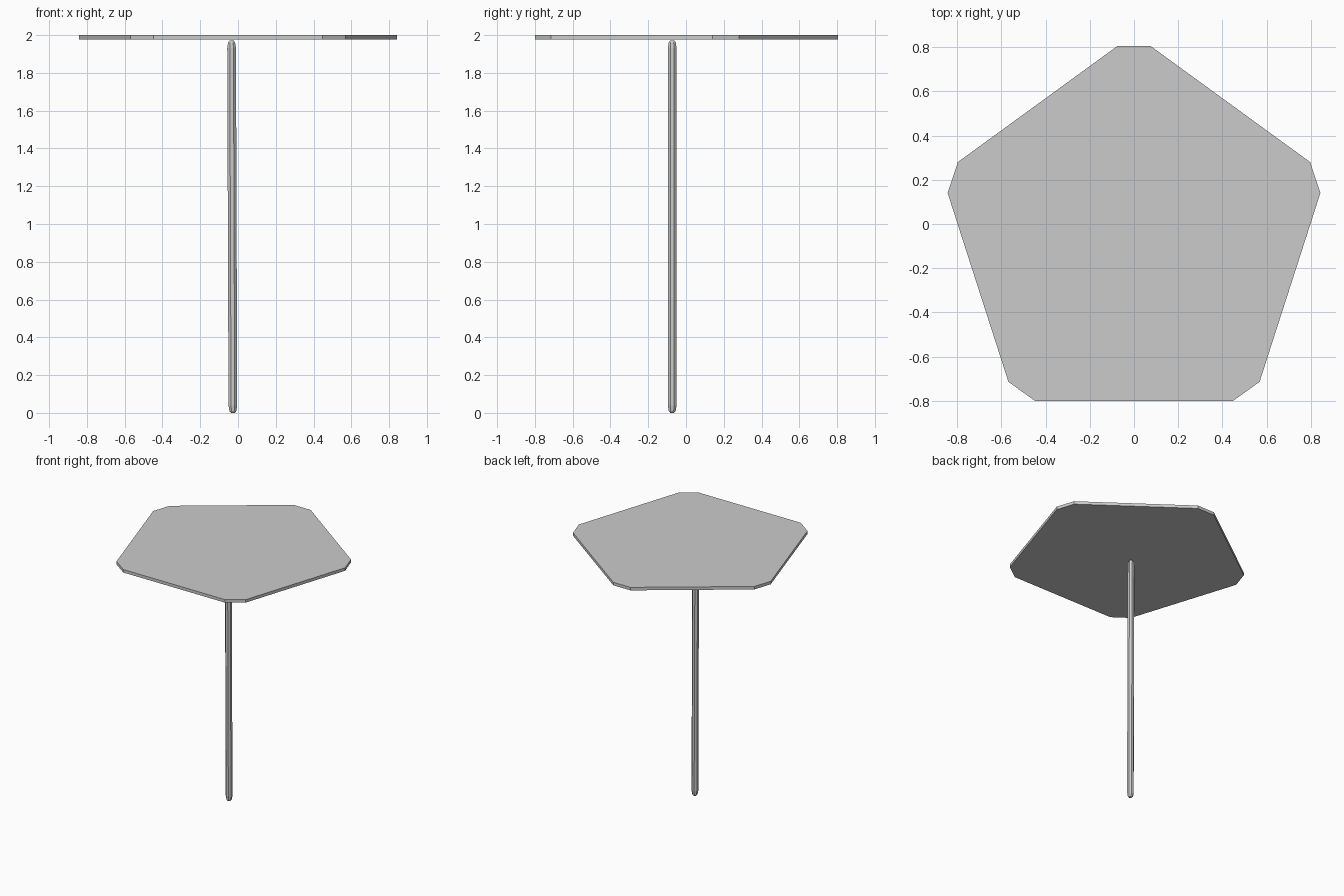
import bpy, bmesh, math

if "Cube" in bpy.data.objects:
    bpy.data.objects.remove(bpy.data.objects["Cube"])


def finish(name, bm):
    bmesh.ops.recalc_face_normals(bm, faces=bm.faces)
    mesh = bpy.data.meshes.new(name)
    bm.to_mesh(mesh)
    bm.free()
    obj = bpy.data.objects.new(name, mesh)
    bpy.context.collection.objects.link(obj)
    return obj


# Sign panel: pentagon with clipped corners, mirrored from its right half
half = [(0.075, 0.805), (0.797, 0.28), (0.843, 0.14), (0.568, -0.714), (0.448, -0.80)]
outline = half + [(-x, y) for x, y in reversed(half)]
bm = bmesh.new()
face = bm.faces.new([bm.verts.new((x, y, 1.976)) for x, y in outline])
top = bmesh.ops.extrude_face_region(bm, geom=[face], use_keep_orig=True)
for v in [g for g in top["geom"] if isinstance(g, bmesh.types.BMVert)]:
    v.co.z = 2.0
finish("sign_panel", bm)

# Post: slim eight-sided rod with rounded ends, leaning very slightly
SIDES, HEIGHT = 8, 1.972
profile = [(0.011, 0.0), (0.020, 0.010), (0.025, 0.04)]
profile += [(r, HEIGHT - z) for r, z in reversed(profile)]
bm = bmesh.new()
rings = []
for r, z in profile:
    cx = -0.027 - 0.007 * z / HEIGHT
    rings.append([bm.verts.new((cx + r * math.cos(2 * math.pi * (i + 0.5) / SIDES),
                                -0.073 + r * math.sin(2 * math.pi * (i + 0.5) / SIDES), z))
                  for i in range(SIDES)])
for a, b in zip(rings, rings[1:]):
    for i in range(SIDES):
        j = (i + 1) % SIDES
        bm.faces.new((a[i], a[j], b[j], b[i]))
bm.faces.new(rings[0])
bm.faces.new(rings[-1])
finish("post", bm)
